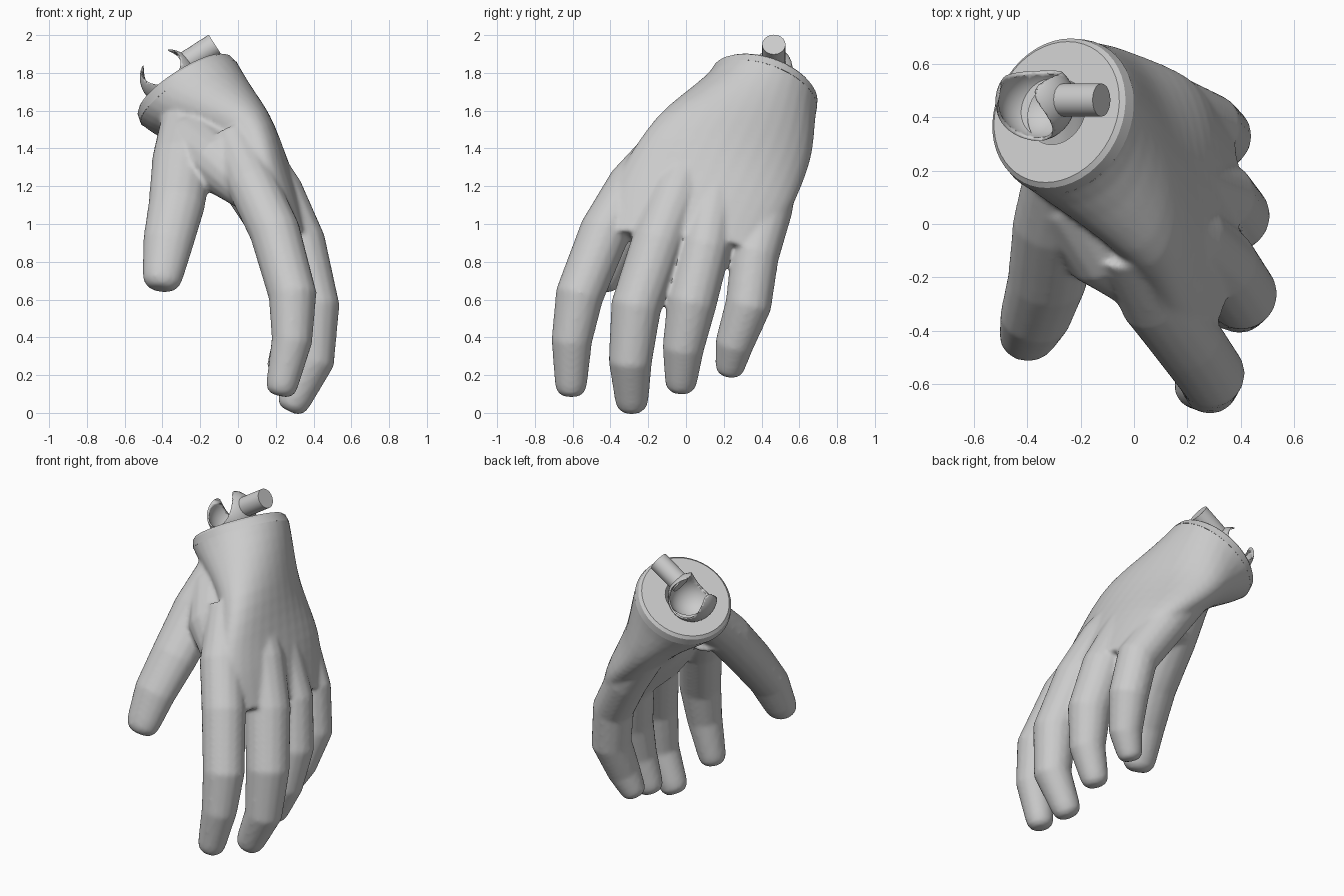
import bpy, bmesh, math
from mathutils import Vector, Matrix

if "Cube" in bpy.data.objects:
    bpy.data.objects.remove(bpy.data.objects["Cube"], do_unlink=True)

grey = bpy.data.materials.new("light_grey")
grey.use_nodes = True
grey.diffuse_color = (0.6, 0.6, 0.6, 1)
grey.node_tree.nodes["Principled BSDF"].inputs["Base Color"].default_value = (0.6, 0.6, 0.6, 1)

# Wrist frame: axis points out of the cut, pin_axis lies across it
wrist = Vector((-0.29, 0.42, 1.74))
axis = Vector((-0.52, 0.28, 0.81)).normalized()
pin_axis = Vector((0.84, 0, 0.54))
pin_axis = (pin_axis - axis * pin_axis.dot(axis)).normalized()
side = axis.cross(pin_axis)
wrist_radius = 0.302
rim_depth = 0.06


def loft(bm, sections, sides=24, caps=True):
    """Skin elliptical sections given as (centre, half axis, half axis)."""
    rings = []
    for c, a, b in sections:
        angles = [2 * math.pi * i / sides for i in range(sides)]
        rings.append([bm.verts.new(c + a * math.cos(t) + b * math.sin(t)) for t in angles])
    faces = []
    for lower, upper in zip(rings, rings[1:]):
        for i in range(sides):
            j = (i + 1) % sides
            faces.append(bm.faces.new((lower[i], lower[j], upper[j], upper[i])))
    if caps:
        faces += [bm.faces.new(rings[0]), bm.faces.new(rings[-1])]
    bmesh.ops.recalc_face_normals(bm, faces=faces)


def smooth_sections(sections, steps=5):
    """Catmull-Rom interpolation between sections."""
    out = []
    padded = [sections[0]] + sections + [sections[-1]]
    for p, q, r, s in zip(padded, padded[1:], padded[2:], padded[3:]):
        for k in range(steps):
            t = k / steps
            out.append(tuple(
                0.5 * (2 * q[m] + (r[m] - p[m]) * t
                       + (2 * p[m] - 5 * q[m] + 4 * r[m] - s[m]) * t ** 2
                       + (3 * q[m] - p[m] - 3 * r[m] + s[m]) * t ** 3)
                for m in range(3)))
    return out + [sections[-1]]


def digit(bm, path, flatness):
    """Tapered tube through (x, y, z, radius) points with a blunt round tip."""
    pts = [(Vector(p[:3]), p[3]) for p in path]
    tip, r = pts.pop()
    d = (tip - pts[-1][0]).normalized()
    pts += [(tip - d * r * k, r * s) for k, s in ((0.8, 1.0), (0.35, 0.9), (0.08, 0.65), (0, 0.4))]
    sections = []
    for i, (c, rad) in enumerate(pts):
        t = (pts[min(i + 1, len(pts) - 1)][0] - pts[max(i - 1, 0)][0]).normalized()
        a = t.cross(Vector((1, 0, 0))).normalized()
        sections.append((c, a * rad * flatness, t.cross(a) * rad))
    loft(bm, sections, 16)


def finish(name, bm, angle=30):
    mesh = bpy.data.meshes.new(name)
    bm.to_mesh(mesh)
    bm.free()
    obj = bpy.data.objects.new(name, mesh)
    bpy.context.collection.objects.link(obj)
    mesh.materials.append(grey)
    bpy.ops.object.select_all(action="DESELECT")
    obj.select_set(True)
    bpy.context.view_layer.objects.active = obj
    bpy.ops.object.shade_smooth_by_angle(angle=math.radians(angle))
    return obj


# Palm, from the wrist cut to the knuckles
bm = bmesh.new()
a0, b0 = side * wrist_radius, pin_axis * wrist_radius
palm = [
    (wrist + axis * 0.15, a0, b0),
    (wrist - axis * rim_depth, a0, b0),
    (Vector((-0.02, 0.25, 1.45)), Vector((-0.05, 0.41, -0.10)), Vector((0.18, 0, 0.10))),
    (Vector((0.16, 0.09, 1.15)), Vector((0.01, 0.47, -0.06)), Vector((0.145, 0, 0.08))),
    (Vector((0.29, -0.01, 0.90)), Vector((0.03, 0.42, -0.05)), Vector((0.105, 0, 0.04))),
]
loft(bm, smooth_sections(palm), 32)

# Fingers rooted deep in the hand, thumb, and the web between thumb and palm
digits = {
    "index": [(-0.03, -0.07, 1.45, 0.12), (0.08, -0.285, 1.2, 0.135), (0.195, -0.43, 0.96, 0.135),
              (0.29, -0.565, 0.62, 0.128), (0.285, -0.605, 0.38, 0.108), (0.22, -0.61, 0.09, 0.086)],
    "middle": [(0.05, 0.06, 1.42, 0.13), (0.205, -0.05, 1.16, 0.145), (0.325, -0.15, 0.9, 0.14),
               (0.405, -0.265, 0.56, 0.134), (0.395, -0.295, 0.27, 0.115), (0.27, -0.285, 0.01, 0.09)],
    "ring": [(0.04, 0.22, 1.42, 0.12), (0.19, 0.15, 1.14, 0.14), (0.325, 0.10, 0.87, 0.135),
             (0.38, 0.03, 0.58, 0.132), (0.355, -0.015, 0.34, 0.11), (0.27, -0.03, 0.11, 0.087)],
    "little": [(-0.03, 0.47, 1.32, 0.13), (0.13, 0.435, 1.08, 0.13), (0.28, 0.365, 0.83, 0.127),
               (0.32, 0.33, 0.57, 0.123), (0.28, 0.255, 0.36, 0.102), (0.21, 0.225, 0.20, 0.082)],
    "thumb": [(-0.26, 0.20, 1.54, 0.15), (-0.295, 0, 1.34, 0.16), (-0.325, -0.21, 1.1, 0.15),
              (-0.37, -0.35, 0.9, 0.134), (-0.41, -0.455, 0.655, 0.11)],
    "web": [(-0.24, 0.12, 1.43, 0.17), (-0.10, -0.10, 1.32, 0.16), (0.10, -0.27, 1.14, 0.12)],
}
for name, path in digits.items():
    digit(bm, path, 0.84 if name == "thumb" else 1.0)
hand = finish("hand", bm)

# Fuse the hand into one skin and soften the joins
remesh = hand.modifiers.new("fuse", "REMESH")
remesh.mode = "VOXEL"
remesh.voxel_size = 0.013
soften = hand.modifiers.new("soften", "SMOOTH")
soften.factor = 0.5
soften.iterations = 8
for name in ("fuse", "soften"):
    bpy.ops.object.modifier_apply(modifier=name)

# Cut the hand off flat at the wrist
bm = bmesh.new()
bm.from_mesh(hand.data)
bmesh.ops.bisect_plane(bm, geom=bm.verts[:] + bm.edges[:] + bm.faces[:],
                       plane_co=wrist - axis * rim_depth, plane_no=axis, clear_outer=True)
bm.to_mesh(hand.data)
bm.free()
if not hand.data.materials:
    hand.data.materials.append(grey)
bpy.ops.object.shade_smooth_by_angle(angle=math.radians(40))

# Flat wrist ring with a bevelled rim
bm = bmesh.new()
profile = [(0.127, 0), (0.275, 0), (0.292, -0.016), (wrist_radius, -rim_depth)]
loft(bm, [(wrist + axis * h, pin_axis * r, side * r) for r, h in profile], 48, caps=False)
for f in bm.faces:
    if f.normal.dot(axis) < 0:
        f.normal_flip()
finish("wrist_ring", bm)

# Ball socket: a hollow ball with a channel cut across it, leaving two ears
socket_frame = Matrix((pin_axis, side, axis)).transposed().to_4x4()
place = Matrix.Translation((-0.37, 0.46, 1.775)) @ socket_frame
bm = bmesh.new()
x, y = Vector((0.11, 0, 0)), Vector((0, 0, 0.11))
loft(bm, [(Vector((0, d, 0.05)), x, y) for d in (-0.3, 0.3)], 32)
bm.transform(place)
channel = finish("channel_cutter", bm)
channel.hide_render = True

bm = bmesh.new()
bmesh.ops.create_uvsphere(bm, u_segments=48, v_segments=24, radius=0.15)
bm.transform(place)
socket = finish("wrist_socket", bm)
shell = socket.modifiers.new("thickness", "SOLIDIFY")
shell.thickness = 0.012
cut = socket.modifiers.new("channel", "BOOLEAN")
cut.operation = "DIFFERENCE"
cut.solver = "EXACT"
cut.object = channel
for name in ("thickness", "channel"):
    bpy.ops.object.modifier_apply(modifier=name)
bpy.data.objects.remove(channel, do_unlink=True)

# Pin standing off the socket ear
bm = bmesh.new()
direction = Vector((0.84, 0, 0.54)).normalized()
end = Vector((-0.122, 0.465, 1.95))
across = Vector((0, 1, 0))
up = direction.cross(across)
loft(bm, [(end - direction * d, across * 0.062, up * 0.062) for d in (0.2, 0)], 20)
finish("wrist_pin", bm)
